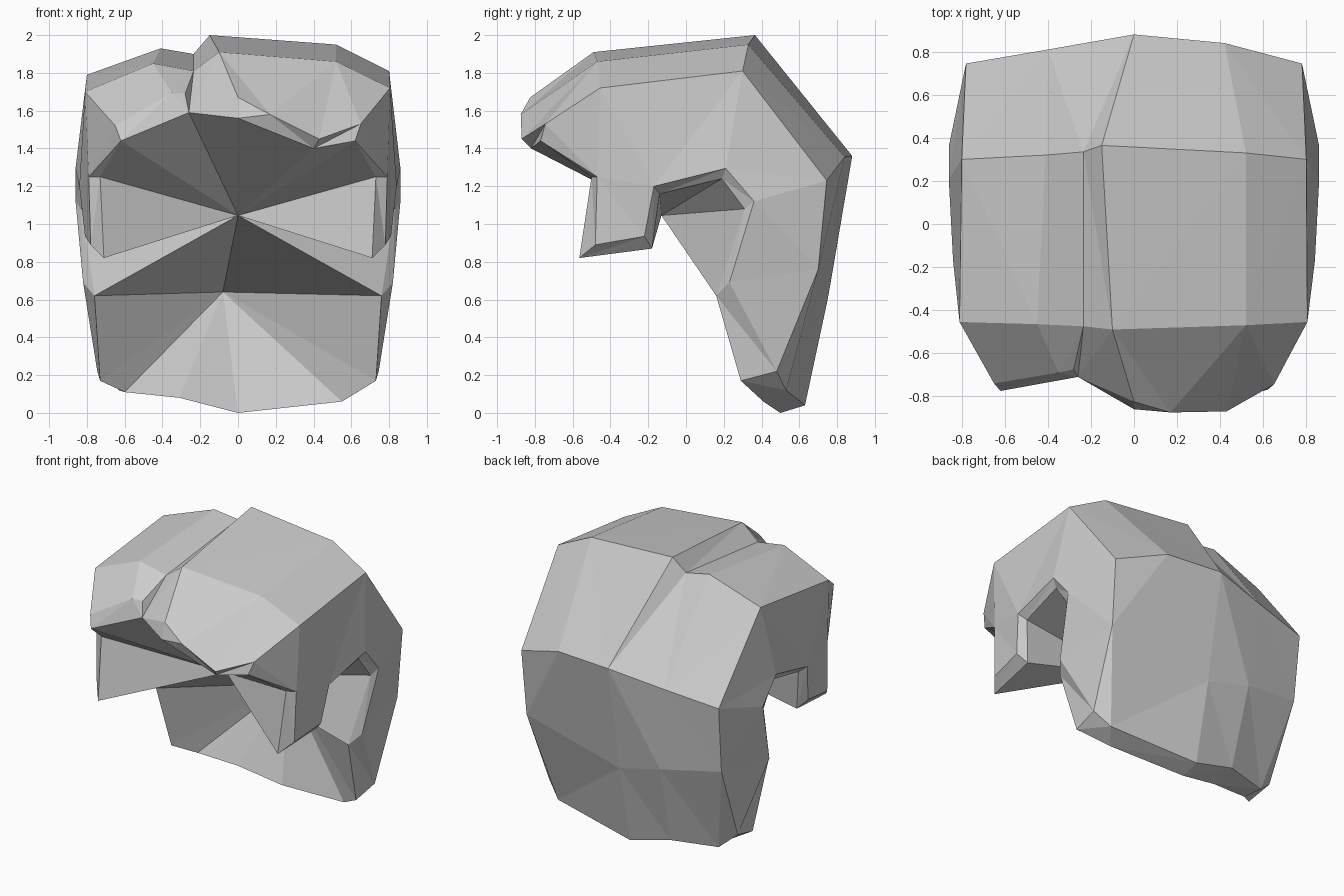
import bpy, bmesh
from mathutils import Vector

cube = bpy.data.objects.get("Cube")
if cube:
    bpy.data.objects.remove(cube)


def points(*coords):
    return [Vector(c) for c in coords]


# Cross-wise rows of the outer shell, each running from -x to +x
fringe = points((-.65, -.74, 1.52), (-.35, -.69, 1.695), (-.28, -.675, 1.69), (-.26, -.71, 1.59),
                (0, -.825, 1.67), (.17, -.875, 1.58), (.43, -.87, 1.45), (.65, -.745, 1.53))
crown_front = points((-.81, -.455, 1.7), (-.45, -.465, 1.85), (-.235, -.475, 1.81),
                     (-.1, -.49, 1.91), (.52, -.47, 1.86), (.805, -.455, 1.72))
crown_back = points((-.8, .3, 1.79), (-.41, .32, 1.93), (-.235, .335, 1.9),
                    (-.15, .365, 2), (.52, .33, 1.95), (.8, .3, 1.81))
back = points((-.78, .745, 1.23), (-.4, .81, 1.29), (0, .88, 1.36),
              (.42, .84, 1.355), (.78, .745, 1.23))
nape = points((-.77, .7, .76), (-.33, .765, .685), (0, .75, .6), (.77, .7, .76))
hem = points((-.745, .48, .22), (-.63, .53, .12), (-.31, .62, .12),
             (0, .63, .04), (.64, .53, .12), (.745, .48, .22))

# Inner edges of the fringe and hem; the fringe edges meet at the parting
fringe_inner = points((-.62, -.775, 1.44), fringe[3], (0, -.86, 1.56),
                      (.4, -.82, 1.4), (.62, -.77, 1.44))
hem_inner = points((-.73, .29, .17), (-.6, .4, .11), (-.31, .44, .08),
                   (0, .5, 0), (.55, .41, .06), (.73, .29, .17))

# Temple, sideburn, ear notch and neck edge, outer and inner
side_outer = points((.79, -.47, 1.25), (.78, -.48, .89), (.81, -.22, .935), (.84, -.17, 1.2),
                    (.86, .21, 1.295), (.86, .36, 1.12), (.82, .23, .69))
side_inner = points((.73, -.5, 1.25), (.71, -.565, .82), (.75, -.18, .87), (.79, -.14, 1.16),
                    (.82, .19, 1.24), (.83, .31, 1.08), (.76, .16, .62))

# Meeting points of the inside faces
head_middle = Vector((0, -.13, 1.045))
neck_middle = Vector((-.08, .68, .64))

bm = bmesh.new()


def face(*corners):
    if len({tuple(c) for c in corners}) == len(corners):
        bm.faces.new([bm.verts.new(c) for c in corners])


def strip(a, b):
    """Join two rows with triangles, taking the shorter diagonal each time."""
    i = j = 0
    while i < len(a) - 1 or j < len(b) - 1:
        step_a = j == len(b) - 1 or (
            i < len(a) - 1 and (a[i + 1] - b[j]).length < (a[i] - b[j + 1]).length)
        if step_a:
            face(a[i], a[i + 1], b[j])
            i += 1
        else:
            face(a[i], b[j + 1], b[j])
            j += 1


def paired_strip(a, b):
    for k in range(len(a) - 1):
        face(a[k], a[k + 1], b[k + 1])
        face(a[k], b[k + 1], b[k])


def fan(middle, row):
    for p, q in zip(row, row[1:]):
        face(middle, p, q)


# Outer shell, front to back
rows = [fringe, crown_front, crown_back, back, nape, hem]
for upper, lower in zip(rows, rows[1:]):
    strip(upper, lower)

# Thickness of the fringe and hem
strip(fringe[:-1], fringe_inner[:-1])
paired_strip(fringe_inner[-2:], fringe[-2:])
paired_strip(hem, hem_inner)

# Sides with sideburns and ear notches
inner_sides = []
for end, sign in ((0, -1), (-1, 1)):
    mirror = Vector((sign, 1, 1))
    outer = [p * mirror for p in side_outer]
    inner = [p * mirror for p in side_inner]
    temple, burn_front, burn_back, notch = outer[:4]
    strip([r[end] for r in rows], [fringe[end], temple] + outer[3:] + [hem[end]])
    face(temple, burn_front, burn_back)
    face(temple, burn_back, notch)
    paired_strip([fringe_inner[end]] + inner + [hem_inner[end]],
                 [fringe[end]] + outer + [hem[end]])
    inner_sides.append(inner)

# Inside, closed to the two middle points
right, left = inner_sides
fan(head_middle, [neck_middle] + right[::-1] + fringe_inner + left + [neck_middle])
fan(neck_middle, [right[-1]] + hem_inner + [left[-1]])

bmesh.ops.remove_doubles(bm, verts=bm.verts[:], dist=.0005)
bmesh.ops.recalc_face_normals(bm, faces=bm.faces[:])
mesh = bpy.data.meshes.new("hair_shell")
bm.to_mesh(mesh)
bm.free()
hair = bpy.data.objects.new("hair_shell", mesh)
bpy.context.collection.objects.link(hair)

# Plain grey colour
grey = (.6, .6, .6, 1)
material = bpy.data.materials.new("light_grey")
material.use_nodes = True
material.diffuse_color = grey
material.node_tree.nodes["Principled BSDF"].inputs["Base Color"].default_value = grey
mesh.materials.append(material)
